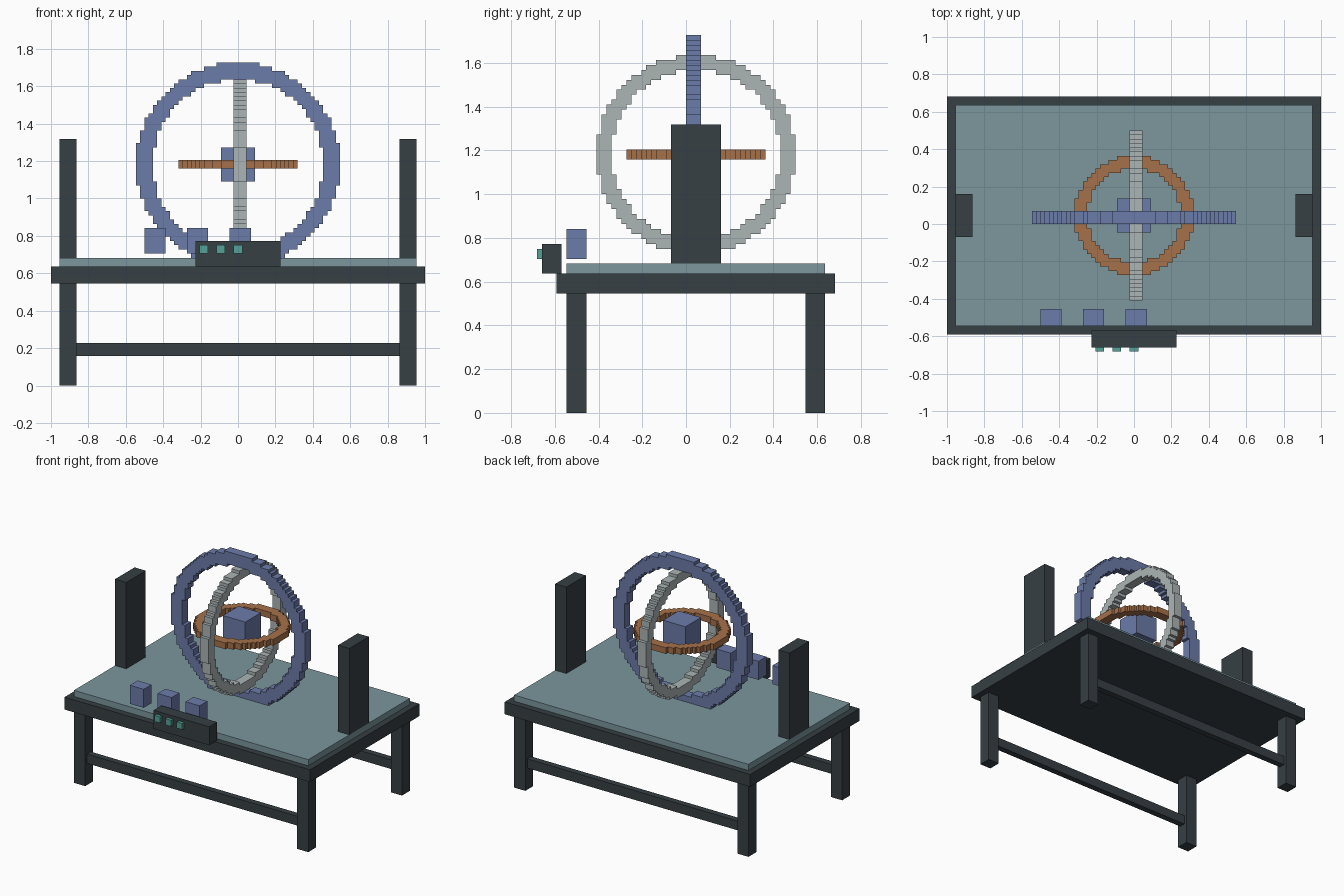
import bpy, bmesh, math

if "Cube" in bpy.data.objects:
    bpy.data.objects.remove(bpy.data.objects["Cube"])

U = 1 / 44  # block unit: the table is 88 units wide


def material(name, rgb):
    m = bpy.data.materials.new(name)
    m.diffuse_color = (*rgb, 1)
    m.use_nodes = True
    m.node_tree.nodes["Principled BSDF"].inputs["Base Color"].default_value = m.diffuse_color
    return m


DARK = material("dark_metal", (0.037, 0.05, 0.058))
TEAL = material("table_surface", (0.2, 0.31, 0.34))
BLUE = material("blue", (0.15, 0.2, 0.4))
SILVER = material("silver", (0.41, 0.46, 0.46))
COPPER = material("copper", (0.38, 0.165, 0.068))
GLOW = material("button_teal", (0.09, 0.36, 0.32))


def finish(name, bm, mat):
    mesh = bpy.data.meshes.new(name)
    bm.to_mesh(mesh)
    bm.free()
    mesh.materials.append(mat)
    obj = bpy.data.objects.new(name, mesh)
    bpy.context.collection.objects.link(obj)
    return obj


def box(name, x, y, z, mat):
    """Axis-aligned block from (min, max) ranges in block units."""
    bm = bmesh.new()
    bmesh.ops.create_cube(bm, size=1)
    for v in bm.verts:
        v.co = [U * (r[0] if c < 0 else r[1]) for c, r in zip(v.co, (x, y, z))]
    return finish(name, bm, mat)


def block_ring(name, axis, outer, inner, span, mat):
    """Stepped ring of unit cells around the gimbal centre, square to one axis."""
    centre = (0, 2, 52)
    a, b = [i for i in range(3) if i != axis]
    cells = {(i, j) for i in range(-outer, outer) for j in range(-outer, outer)
             if inner <= math.hypot(i + 0.5, j + 0.5) <= outer}
    bm = bmesh.new()

    def face(points):
        verts = []
        for i, j, k in points:
            p = [0, 0, 0]
            p[a], p[b], p[axis] = centre[a] + i, centre[b] + j, k
            verts.append(bm.verts.new([U * c for c in p]))
        bm.faces.new(verts)

    lo, hi = span
    for i, j in sorted(cells):
        corners = [(i, j), (i + 1, j), (i + 1, j + 1), (i, j + 1)]
        for k in span:
            face([(*c, k) for c in corners])
        for n, (di, dj) in enumerate([(0, -1), (1, 0), (0, 1), (-1, 0)]):
            if (i + di, j + dj) not in cells:
                p, q = corners[n], corners[(n + 1) % 4]
                face([(*p, lo), (*q, lo), (*q, hi), (*p, hi)])
    bmesh.ops.remove_doubles(bm, verts=bm.verts[:], dist=U * 0.01)
    bmesh.ops.recalc_face_normals(bm, faces=bm.faces[:])
    return finish(name, bm, mat)


# Table: frame, inset surface, legs and long stretchers
box("table_frame", (-44, 44), (-26, 30), (24, 28), DARK)
box("table_surface", (-42, 42), (-24, 28), (28, 30), TEAL)
for end, y in (("front", -24), ("back", 24)):
    for side, x in (("left", -42), ("right", 38)):
        box(f"{end}_{side}_leg", (x, x + 4), (y, y + 4), (0, 24), DARK)
    box(f"{end}_stretcher", (-38, 38), (y + 1, y + 3), (7, 10), DARK)

# Upright posts on both ends
for side, x in (("left", -42), ("right", 38)):
    box(f"{side}_post", (x, x + 4), (-3, 7), (30, 58), DARK)

# Three nested rings and the core cube
block_ring("outer_ring", 1, 24, 20, (0, 3), BLUE)
block_ring("middle_ring", 0, 20, 17, (-1, 2), SILVER)
block_ring("inner_ring", 2, 14, 11, (51, 53), COPPER)
box("core_cube", (-4, 4), (-2, 6), (48, 56), BLUE)

# Floating sample blocks along the front edge
for n in range(3):
    x = -22 + 10 * n
    box(f"sample_block_{n + 1}", (x, x + 5), (-24, -20), (31, 37), BLUE)

# Control console with buttons
box("console", (-10, 10), (-29, -25), (28, 34), DARK)
for n in range(3):
    x = -9 + 4 * n
    box(f"button_{n + 1}", (x, x + 2), (-30, -29), (31, 33), GLOW)
